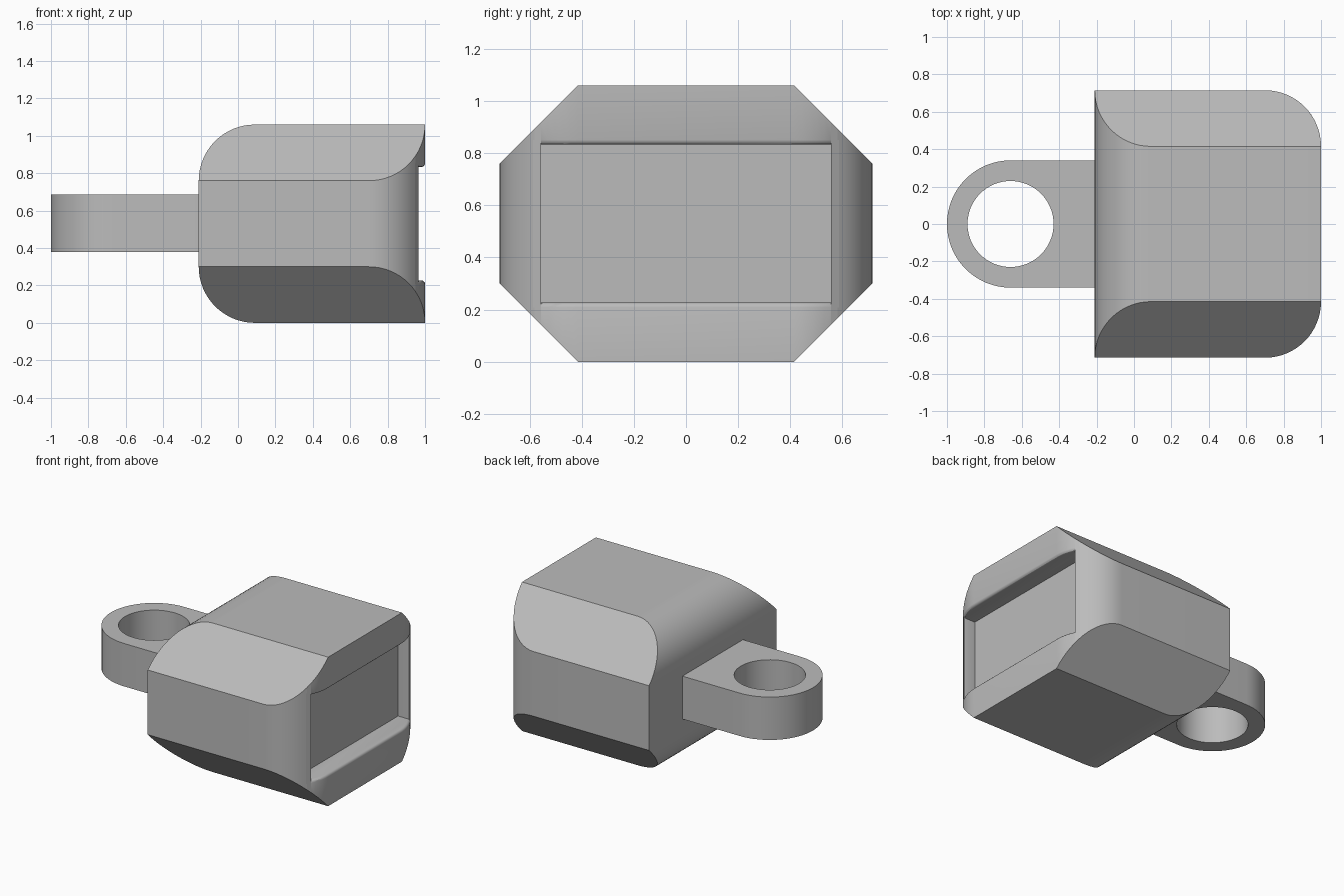
import bpy, bmesh
from math import cos, sin, pi, radians
from mathutils import Vector

if "Cube" in bpy.data.objects:
    bpy.data.objects.remove(bpy.data.objects["Cube"])

grey = bpy.data.materials.new("plain_grey")
grey.use_nodes = True
colour = (0.5, 0.5, 0.5, 1)
grey.diffuse_color = colour
grey.node_tree.nodes["Principled BSDF"].inputs["Base Color"].default_value = colour

MID, HALF_H, HALF_W = 0.53, 0.53, 0.715
BACK, FRONT, R = -0.21, 1.0, 0.3


def prism(bm, points, direction):
    """Extrude a closed outline along a vector."""
    face = bm.faces.new([bm.verts.new(p) for p in points])
    top = bmesh.ops.extrude_face_region(bm, geom=[face])["geom"]
    verts = [g for g in top if isinstance(g, bmesh.types.BMVert)]
    bmesh.ops.translate(bm, verts=verts, vec=direction)
    bmesh.ops.recalc_face_normals(bm, faces=bm.faces[:])


def add_object(name, bm):
    mesh = bpy.data.meshes.new(name)
    bm.to_mesh(mesh)
    bm.free()
    mesh.materials.append(grey)
    ob = bpy.data.objects.new(name, mesh)
    bpy.context.collection.objects.link(ob)
    return ob


def cut(ob, cutter):
    """Subtract the cutter from the object and discard it."""
    mod = ob.modifiers.new("cut", 'BOOLEAN')
    mod.operation, mod.solver, mod.object = 'DIFFERENCE', 'EXACT', cutter
    bpy.context.view_layer.objects.active = ob
    bpy.ops.object.modifier_apply(modifier=mod.name)
    bpy.data.objects.remove(cutter)


def smooth(ob):
    bpy.ops.object.select_all(action='DESELECT')
    ob.select_set(True)
    bpy.context.view_layer.objects.active = ob
    bpy.ops.object.shade_smooth_by_angle(angle=radians(30))


def round_edge(bm, centre, axis_a, axis_b, steps=16):
    """Plane off a convex edge into an arc running from axis_a to axis_b."""
    for i in range(steps):
        t = (i + 0.5) / steps * pi / 2
        normal = axis_a * cos(t) + axis_b * sin(t)
        point = centre + normal * R * cos(pi / 4 / steps)
        cut_geom = bmesh.ops.bisect_plane(
            bm, geom=bm.verts[:] + bm.edges[:] + bm.faces[:], dist=1e-6,
            plane_co=point, plane_no=normal, clear_outer=True)["geom_cut"]
        edges = [g for g in cut_geom if isinstance(g, bmesh.types.BMEdge)]
        bmesh.ops.holes_fill(bm, edges=edges, sides=0)


# Body: octagonal bar, rounded above and below at one end, at the sides at the other
bm = bmesh.new()
w, h = HALF_W - R, HALF_H - R
octagon = [(w, HALF_H), (HALF_W, h), (HALF_W, -h), (w, -HALF_H),
           (-w, -HALF_H), (-HALF_W, -h), (-HALF_W, h), (-w, HALF_H)]
prism(bm, [(BACK, y, MID + z) for y, z in octagon], Vector((FRONT - BACK, 0, 0)))
X, Y, Z = Vector((1, 0, 0)), Vector((0, 1, 0)), Vector((0, 0, 1))
for s in (-1, 1):
    round_edge(bm, Vector((BACK + R, 0, MID + s * h)), -X, s * Z)
    round_edge(bm, Vector((FRONT - R, s * w, MID)), X, s * Y)
bmesh.ops.recalc_face_normals(bm, faces=bm.faces[:])
body = add_object("body", bm)

# Rectangular recess in the end face
FLOOR, RY, RZ = 0.86, 0.572, 0.303
bm = bmesh.new()
prism(bm, [(FLOOR, y * RY, MID + z * RZ) for y, z in ((-1, -1), (1, -1), (1, 1), (-1, 1))],
      Vector((0.4, 0, 0)))
cut(body, add_object("recess_cutter", bm))


# Soft rim around the recess
def on_rim(v):
    y, z = abs(v.co.y) - RY, abs(v.co.z - MID) - RZ
    return v.co.x > FLOOR + 0.02 and max(y, z) < 1e-3 and max(y, z) > -1e-3


bm = bmesh.new()
bm.from_mesh(body.data)
bmesh.ops.remove_doubles(bm, verts=bm.verts[:], dist=1e-4)
rim = [e for e in bm.edges if all(on_rim(v) for v in e.verts)
       and len(e.link_faces) == 2 and e.calc_face_angle() > 0.5]
bmesh.ops.bevel(bm, geom=rim, offset=0.02, offset_type='OFFSET', segments=3,
                profile=0.5, affect='EDGES', clamp_overlap=True)
bm.to_mesh(body.data)
bm.free()
smooth(body)

# Lug with a round hole
LX, LR, HOLE, Z0, Z1 = -0.66, 0.34, 0.23, 0.38, 0.685
bm = bmesh.new()
arc = [pi / 2 + pi * i / 32 for i in range(33)]
outline = [(LX + LR * cos(t), LR * sin(t), Z0) for t in arc]
outline += [(BACK + 0.02, -LR, Z0), (BACK + 0.02, LR, Z0)]
prism(bm, outline, Vector((0, 0, Z1 - Z0)))
lug = add_object("lug", bm)
bm = bmesh.new()
bmesh.ops.create_cone(bm, cap_ends=True, segments=64, radius1=HOLE, radius2=HOLE, depth=1)
bmesh.ops.translate(bm, verts=bm.verts[:], vec=(LX, 0, MID))
cut(lug, add_object("hole_cutter", bm))
smooth(lug)
